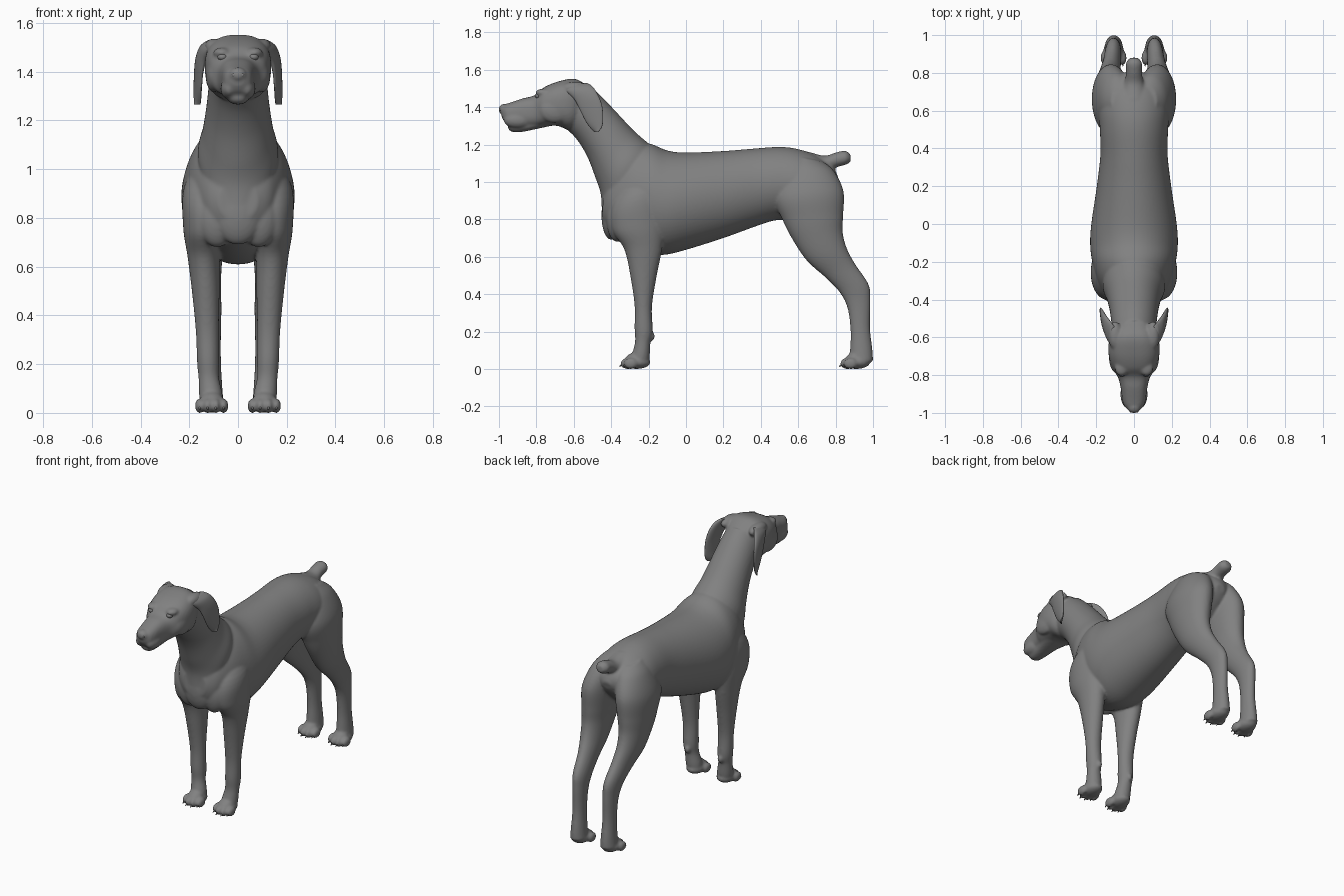
import bpy, bmesh
from math import pi, cos, sin
from mathutils import Matrix


def spline(rows, steps):
    # Catmull-Rom through every column of the section table
    out = []
    n = len(rows)
    for i in range(n - 1):
        p0, p1, p2, p3 = (rows[max(i - 1, 0)], rows[i], rows[i + 1], rows[min(i + 2, n - 1)])
        for s in range(steps):
            t = s / steps
            out.append([0.5 * (2 * b + (c - a) * t + (2 * a - 5 * b + 4 * c - d) * t * t
                               + (3 * b - a - 3 * c + d) * t ** 3)
                        for a, b, c, d in zip(p0, p1, p2, p3)])
    out.append(list(rows[-1]))
    return out


def loft(bm, rows, side=1, power=2.0, segs=64, steps=6, flare=0.0):
    # row = (y1, z1, y2, z2, centre x, half width): oval between two side-view outline points
    rings = []
    for y1, z1, y2, z2, xc, w in spline(rows, steps):
        ring = []
        for k in range(segs):
            a = 2 * pi * k / segs
            c, s = cos(a), sin(a)
            c = abs(c) ** (2 / power) * (1 if c > 0 else -1)
            s = abs(s) ** (2 / power) * (1 if s > 0 else -1)
            ring.append(bm.verts.new((side * (xc + w * s - flare * c),
                                      (y1 + y2) / 2 + c * (y1 - y2) / 2,
                                      (z1 + z2) / 2 + c * (z1 - z2) / 2)))
        rings.append(ring)
    faces = [bm.faces.new(rings[0]), bm.faces.new(rings[-1][::-1])]
    for r, q in zip(rings, rings[1:]):
        for k in range(segs):
            j = (k + 1) % segs
            faces.append(bm.faces.new((r[k], q[k], q[j], r[j])))
    bmesh.ops.recalc_face_normals(bm, faces=faces)


def blob(bm, loc, rad, tilt=0.0):
    m = Matrix.Translation(loc) @ Matrix.Rotation(tilt, 4, 'X') @ Matrix.Diagonal((*rad, 1))
    bmesh.ops.create_uvsphere(bm, u_segments=28, v_segments=18, radius=1, matrix=m)


coat = bpy.data.materials.new("dark_grey")
coat.diffuse_color = (0.22, 0.22, 0.22, 1)


def finish(bm, name):
    me = bpy.data.meshes.new(name)
    bm.to_mesh(me)
    bm.free()
    me.materials.append(coat)
    for p in me.polygons:
        p.use_smooth = True
    ob = bpy.data.objects.new(name, me)
    bpy.context.collection.objects.link(ob)
    return ob


TRUNK = [(.815, 1.02, .80, .97, 0, .03), (.785, 1.08, .765, .92, 0, .10),
         (.70, 1.14, .69, .85, 0, .165), (.60, 1.175, .60, .80, 0, .185),
         (.50, 1.187, .48, .795, 0, .18), (.35, 1.177, .38, .765, 0, .178),
         (.20, 1.165, .20, .70, 0, .197), (0, 1.157, 0, .637, 0, .226),
         (-.10, 1.168, -.12, .610, 0, .232), (-.20, 1.205, -.21, .62, 0, .22),
         (-.30, 1.19, -.32, .66, 0, .19), (-.40, 1.07, -.41, .72, 0, .14),
         (-.443, .95, -.448, .79, 0, .08)]
NECK = [(-.45, .80, -.10, 1.12, 0, .15), (-.455, .93, -.20, 1.205, 0, .165),
        (-.487, 1.03, -.28, 1.275, 0, .145), (-.53, 1.14, -.36, 1.36, 0, .130),
        (-.59, 1.235, -.44, 1.445, 0, .120), (-.66, 1.30, -.51, 1.51, 0, .112)]
HEAD = [(-.51, 1.50, -.55, 1.32, 0, .085), (-.59, 1.55, -.62, 1.28, 0, .128),
        (-.68, 1.538, -.69, 1.30, 0, .135), (-.76, 1.505, -.77, 1.297, 0, .115),
        (-.81, 1.463, -.81, 1.292, 0, .085), (-.87, 1.447, -.87, 1.292, 0, .07),
        (-.93, 1.427, -.93, 1.298, 0, .062), (-.965, 1.415, -.965, 1.315, 0, .05),
        (-.988, 1.40, -.985, 1.345, 0, .025)]
JAW = [(-.70, 1.40, -.72, 1.30, 0, .09), (-.80, 1.34, -.80, 1.283, 0, .06),
       (-.88, 1.33, -.88, 1.267, 0, .046), (-.93, 1.32, -.93, 1.268, 0, .038),
       (-.952, 1.31, -.952, 1.285, 0, .022)]
TAIL = [(.66, 1.16, .70, 1.04, 0, .07), (.74, 1.14, .765, 1.06, 0, .05),
        (.80, 1.157, .81, 1.08, 0, .042), (.85, 1.167, .858, 1.093, 0, .042),
        (.878, 1.15, .882, 1.11, 0, .02)]
FRONT_LEG = [(-.26, 1.10, -.15, 1.10, .09, .04), (-.385, .90, -.12, .96, .135, .085),
             (-.395, .75, -.11, .78, .142, .083), (-.33, .64, -.13, .63, .14, .066),
             (-.298, .50, -.16, .48, .132, .056), (-.275, .34, -.182, .33, .126, .047),
             (-.275, .22, -.178, .20, .123, .045), (-.272, .15, -.19, .14, .12, .042),
             (-.285, .09, -.194, .07, .112, .048), (-.30, .04, -.20, .025, .108, .048)]
HIND_LEG = [(.57, 1.14, .73, 1.11, .07, .05), (.52, 1.06, .79, 1.06, .09, .085),
            (.47, .92, .842, .95, .118, .102),
            (.515, .80, .84, .82, .128, .09), (.565, .70, .838, .73, .132, .077),
            (.645, .58, .86, .645, .13, .064), (.75, .485, .905, .56, .12, .05),
            (.825, .405, .975, .455, .111, .043), (.865, .32, .986, .37, .108, .038),
            (.88, .20, .984, .22, .107, .037), (.877, .10, .997, .10, .107, .043),
            (.875, .045, 1.0, .04, .107, .048)]
EAR = [(-.68, 1.505, -.53, 1.53, .105, .020), (-.64, 1.48, -.50, 1.51, .130, .024),
       (-.60, 1.445, -.47, 1.465, .150, .020), (-.572, 1.395, -.448, 1.405, .161, .015),
       (-.54, 1.33, -.443, 1.335, .165, .012), (-.515, 1.293, -.450, 1.293, .166, .010),
       (-.49, 1.266, -.47, 1.266, .167, .006)]
TOES = [(-.049, .018), (-.017, 0), (.017, 0), (.049, .018)]
PAWS = [(-.355, 1), (-.355, -1), (.82, 1), (.82, -1)]

# body: trunk, neck, head, tail, legs and paws fused into one skin
bm = bmesh.new()
for rows, power in ((TRUNK, 2), (NECK, 2), (HEAD, 2.6), (JAW, 2.3), (TAIL, 2)):
    loft(bm, rows, power=power)
blob(bm, (0, -.972, 1.388), (.036, .03, .03))                  # nose
blob(bm, (0, -.40, .82), (.10, .052, .13))                     # breastbone
for s in (1, -1):
    loft(bm, FRONT_LEG, s)
    loft(bm, HIND_LEG, s)
    blob(bm, (s * .066, -.760, 1.477), (.036, .045, .022))     # brow
    blob(bm, (s * .036, -.90, 1.33), (.036, .075, .043))       # lip
    blob(bm, (s * .098, -.70, 1.385), (.035, .085, .07))       # cheek
    blob(bm, (s * .10, -.59, 1.50), (.037, .075, .036))        # ear base
    blob(bm, (s * .145, -.165, .645), (.04, .035, .06))        # elbow
    blob(bm, (s * .085, -.37, .80), (.08, .055, .12))          # breast muscle
    blob(bm, (s * .118, -.184, .175), (.018, .018, .024))      # wrist pad
for yf, s in PAWS:
    blob(bm, (s * .108, yf + .09, .036), (.055, .075, .036))
    blob(bm, (s * .108, yf + .075, .055), (.045, .05, .032), .4)
    for dx, dy in TOES:
        blob(bm, (s * (.108 + dx), yf + dy + .042, .029), (.0195, .038, .030))
body = finish(bm, "body")
bpy.context.view_layer.objects.active = body
body.select_set(True)
rm = body.modifiers.new("fuse", 'REMESH')
rm.mode = 'VOXEL'
rm.voxel_size = 0.0075
rm.use_smooth_shade = True
sm = body.modifiers.new("soften", 'SMOOTH')
sm.factor = 0.5
sm.iterations = 6
for m in (rm, sm):
    bpy.ops.object.modifier_apply(modifier=m.name)
body.select_set(False)

# hanging ears and eyes
for s, label in ((1, "left"), (-1, "right")):
    bm = bmesh.new()
    loft(bm, EAR, s, segs=32, flare=.012)
    finish(bm, label + "_ear")
    bm = bmesh.new()
    blob(bm, (s * .064, -.789, 1.460), (.020, .019, .015))
    finish(bm, label + "_eye")

# nostrils
bm = bmesh.new()
for s in (1, -1):
    blob(bm, (s * .017, -.992, 1.386), (.008, .006, .007))
finish(bm, "nostrils")

# claws
bm = bmesh.new()
for yf, s in PAWS:
    for dx, dy in TOES:
        m = Matrix.Translation((s * (.108 + dx), yf + dy + .010, .02)) @ Matrix.Rotation(pi / 2 + .5, 4, 'X')
        bmesh.ops.create_cone(bm, cap_ends=True, segments=10, radius1=.008, radius2=.002,
                              depth=.028, matrix=m)
finish(bm, "claws")
